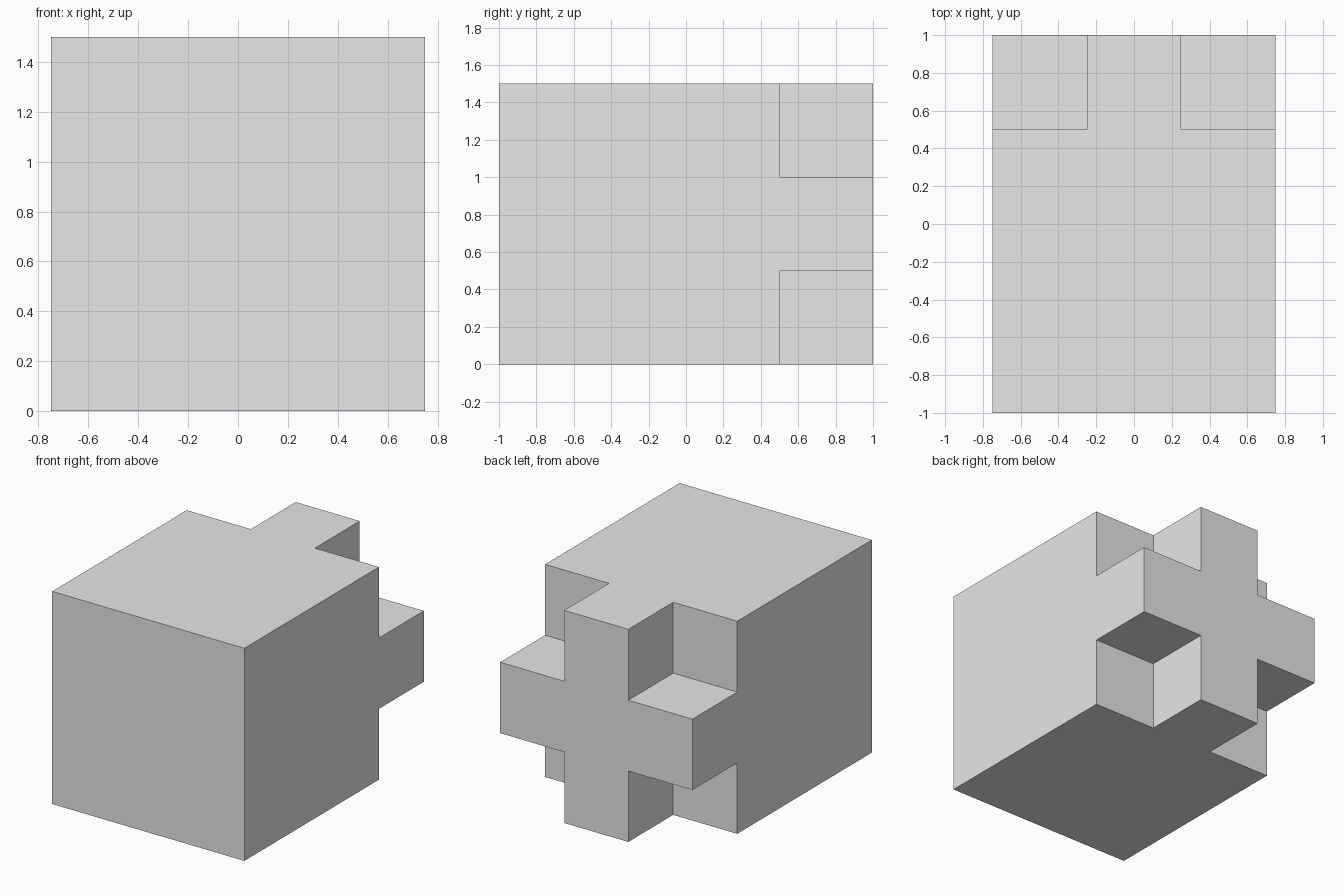
import bpy
import bmesh
from mathutils import Matrix, Vector

old = bpy.data.objects.get("Cube")
if old:
    bpy.data.objects.remove(old, do_unlink=True)

UNIT = 0.5  # arm width and depth; the body is three units on each side

# Plain grey material
grey = bpy.data.materials.new("light grey")
grey.use_nodes = True
grey.diffuse_color = (0.8, 0.8, 0.8, 1)
grey.node_tree.nodes["Principled BSDF"].inputs["Base Color"].default_value = (0.8, 0.8, 0.8, 1)

bm = bmesh.new()


def extrude(faces, offset):
    """Push a face region along y and return its new cap faces."""
    result = bmesh.ops.extrude_face_region(bm, geom=faces)["geom"]
    verts = [g for g in result if isinstance(g, bmesh.types.BMVert)]
    bmesh.ops.translate(bm, verts=verts, vec=(0, offset, 0))
    return [g for g in result if isinstance(g, bmesh.types.BMFace)]


# Cubic body: a three by three upright panel extruded towards the back
bmesh.ops.create_grid(bm, x_segments=3, y_segments=3, size=1.5 * UNIT)
upright = Matrix.Translation((0, -1, 1.5 * UNIT)) @ Matrix.Rotation(1.5707963, 4, "X")
bmesh.ops.transform(bm, matrix=upright, verts=bm.verts)
back = extrude(bm.faces[:], 3 * UNIT)

# Plus-shaped block: every back cell except the four corners
centre = Vector((0, UNIT, 1.5 * UNIT))
plus = [f for f in back if (f.calc_center_median() - centre).length < 1.2 * UNIT]
bmesh.ops.delete(bm, geom=extrude(plus, UNIT) and [f for f in plus if f.is_valid], context="FACES")

# Merge flush faces into clean flat sides
bmesh.ops.recalc_face_normals(bm, faces=bm.faces[:])
bmesh.ops.dissolve_limit(bm, angle_limit=0.01, verts=bm.verts[:], edges=bm.edges[:])

mesh = bpy.data.meshes.new("plus_backed_block")
bm.to_mesh(mesh)
bm.free()
mesh.materials.append(grey)
block = bpy.data.objects.new("plus_backed_block", mesh)
bpy.context.collection.objects.link(block)
